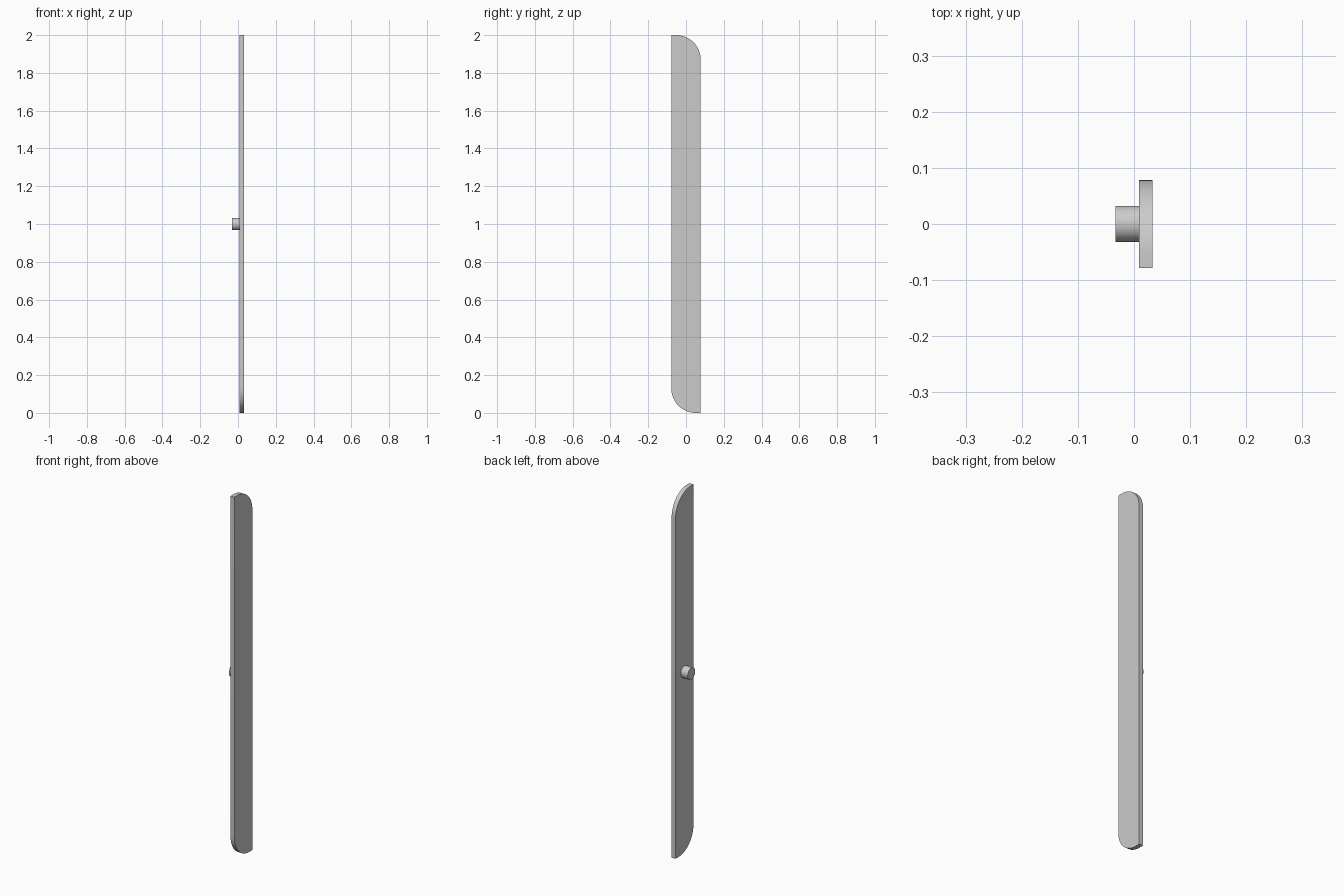
import bpy, bmesh, math

cube = bpy.data.objects.get("Cube")
if cube:
    bpy.data.objects.remove(cube, do_unlink=True)

grey = bpy.data.materials.new("light_grey")
grey.use_nodes = True
colour = (0.6, 0.6, 0.6, 1)
grey.diffuse_color = colour
grey.node_tree.nodes["Principled BSDF"].inputs["Base Color"].default_value = colour


def finish(obj):
    obj.data.materials.append(grey)
    bpy.ops.object.select_all(action='DESELECT')
    obj.select_set(True)
    bpy.context.view_layer.objects.active = obj
    bpy.ops.object.shade_smooth_by_angle(angle=math.radians(30))


# Long flat plate with two diagonally opposite rounded corners
half_width, height, radius = 0.078, 2.0, 0.13
inner, outer = 0.009, 0.033
steps = 16


def corner(cy, cz, start):
    angles = [start + math.pi / 2 * i / steps for i in range(steps + 1)]
    return [(cy + radius * math.cos(a), cz + radius * math.sin(a)) for a in angles]


outline = [(half_width, 0)]
outline += corner(half_width - radius, height - radius, 0)
outline += [(-half_width, height)]
outline += corner(radius - half_width, radius, math.pi)

bm = bmesh.new()
face = bm.faces.new([bm.verts.new((inner, y, z)) for y, z in outline])
side = bmesh.ops.extrude_face_region(bm, geom=[face])["geom"]
bmesh.ops.translate(bm, vec=(outer - inner, 0, 0),
                    verts=[v for v in side if isinstance(v, bmesh.types.BMVert)])
bmesh.ops.recalc_face_normals(bm, faces=bm.faces)
mesh = bpy.data.meshes.new("plate")
bm.to_mesh(mesh)
bm.free()
plate = bpy.data.objects.new("plate", mesh)
bpy.context.collection.objects.link(plate)
finish(plate)

# Short round peg at mid height on the right face
peg_end = -0.033
bpy.ops.mesh.primitive_cylinder_add(
    vertices=48, radius=0.0325, depth=inner - peg_end,
    location=((inner + peg_end) / 2, 0, height / 2), rotation=(0, math.pi / 2, 0))
peg = bpy.context.object
peg.name = "peg"
finish(peg)
